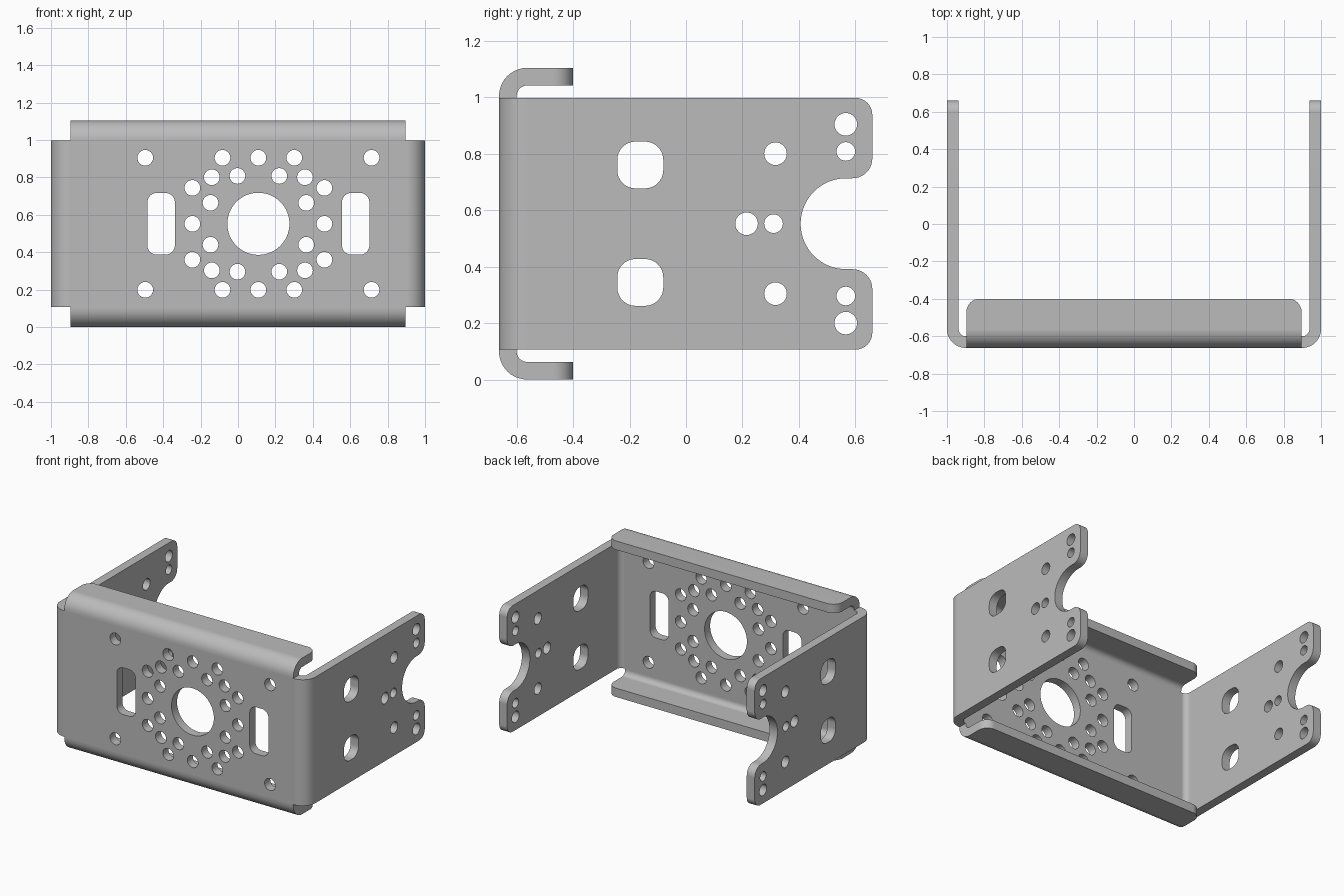
import bpy, bmesh
from math import cos, sin, radians, pi

if "Cube" in bpy.data.objects:
    bpy.data.objects.remove(bpy.data.objects["Cube"])

MID = 0.552            # height of the horizontal symmetry plane
HALF = 0.446           # half height of the U-shaped body
FRONT, BEND = -0.6625, -0.5625
R_OUT, R_IN = 0.1, 0.0375
ARM_END, LIP_END = 0.66, -0.4


def arc(cx, cy, r, a0, a1, n=10):
    angles = [radians(a0 + (a1 - a0) * i / n) for i in range(n + 1)]
    return [(cx + r * cos(a), cy + r * sin(a)) for a in angles]


def circle(cx, cy, r, n=32):
    return [(cx + r * cos(2 * pi * i / n), cy + r * sin(2 * pi * i / n)) for i in range(n)]


def rounded_rect(cx, cy, w, h, r):
    pts = []
    for sx, sy, a in ((1, 1, 0), (-1, 1, 90), (-1, -1, 180), (1, -1, 270)):
        pts += arc(cx + sx * (w / 2 - r), cy + sy * (h / 2 - r), r, a, a + 90, 8)
    return pts


def prism(bm, pts, axis, lo, hi):
    """Extrude a 2D outline along an axis; z in the outline is relative to MID."""
    place = {"X": lambda a, b, t: (t, a, MID + b),
             "Y": lambda a, b, t: (a, t, MID + b),
             "Z": lambda a, b, t: (a, b, MID + t)}[axis]
    rings = [[bm.verts.new(place(a, b, t)) for a, b in pts] for t in (lo, hi)]
    n = len(pts)
    for ring in rings:
        bm.faces.new(ring)
    for i in range(n):
        j = (i + 1) % n
        bm.faces.new((rings[0][i], rings[0][j], rings[1][j], rings[1][i]))


def round_ends(bm, y, r):
    """Round the short edges across the sheet thickness at depth y."""
    edges = [e for e in bm.edges if e.calc_length() < 0.07
             and all(abs(v.co.y - y) < 0.001 for v in e.verts)]
    bmesh.ops.bevel(bm, geom=edges, offset=r, segments=8, profile=0.5, affect='EDGES')


def finish(bm, name):
    bmesh.ops.recalc_face_normals(bm, faces=bm.faces[:])
    mesh = bpy.data.meshes.new(name)
    bm.to_mesh(mesh)
    bm.free()
    ob = bpy.data.objects.new(name, mesh)
    bpy.context.collection.objects.link(ob)
    return ob


# U-shaped body: front plate with two arms bent backwards
half = (arc(0.9, BEND, R_OUT, -90, 0) + [(1, ARM_END), (0.9375, ARM_END)]
        + arc(0.9, BEND, R_IN, 0, -90))
bm = bmesh.new()
prism(bm, half + [(-x, y) for x, y in reversed(half)], "Z", -HALF, HALF)
round_ends(bm, ARM_END, 0.06)
bracket = finish(bm, "bracket")

# Top and bottom lips
lip = ([(FRONT, HALF)] + arc(BEND, 0.452, R_OUT, 180, 90)
       + [(LIP_END, 0.552), (LIP_END, 0.4895)]
       + arc(BEND, 0.452, R_IN, 90, 180) + [(-0.6, HALF)])
bm = bmesh.new()
for s in (1, -1):
    prism(bm, [(y, s * z) for y, z in lip], "X", -0.896, 0.896)
round_ends(bm, LIP_END, 0.07)
lips = finish(bm, "lips")

# Front plate openings, around an off-centre main bore
bm = bmesh.new()
CX = 0.109
front = [circle(CX, 0, 0.166, 64)]
quarter = [(0.192, 0.353), (0.353, 0.192), (0.249, 0.249),
           (0.112, 0.256), (0.256, 0.112), (0.605, 0.353)]
spots = [(sx * x, sz * z) for x, z in quarter for sx in (1, -1) for sz in (1, -1)]
spots += [(0.353, 0), (-0.353, 0), (0, 0.353), (0, -0.353)]
front += [circle(CX + x, z, 0.042, 24) for x, z in spots]
front += [rounded_rect(CX + s * 0.52, 0, 0.147, 0.33, 0.05) for s in (1, -1)]
for pts in front:
    prism(bm, pts, "Y", -0.8, -0.5)

# Arm openings, cut through both arms at once
side = [circle(0.2145, 0, 0.04), circle(0.31, 0, 0.033)]
for s in (1, -1):
    side += [rounded_rect(-0.162, s * 0.208, 0.163, 0.166, 0.065),
             circle(0.317, s * 0.248, 0.04),
             circle(0.566, s * 0.352, 0.04),
             circle(0.566, s * 0.256, 0.033)]

# Round notch in the arm ends with flared corners
side.append(arc(0.567, 0, 0.161, 90, 270, 32)
            + arc(0.59, -0.231, 0.07, 90, 0) + [(0.8, -0.231), (0.8, 0.231)]
            + arc(0.59, 0.231, 0.07, 0, -90))
for pts in side:
    prism(bm, pts, "X", -1.2, 1.2)
openings = finish(bm, "openings")

# Join the lips, cut the openings, then drop the helpers
for helper, operation in ((lips, 'UNION'), (openings, 'DIFFERENCE')):
    helper.hide_render = True
    mod = bracket.modifiers.new(helper.name, 'BOOLEAN')
    mod.operation, mod.object, mod.solver = operation, helper, 'EXACT'
bpy.context.view_layer.update()
result = bpy.data.meshes.new_from_object(
    bracket.evaluated_get(bpy.context.evaluated_depsgraph_get()))
bracket.modifiers.clear()
bracket.data = result
for helper in (lips, openings):
    bpy.data.objects.remove(helper)

# Material and shading
grey = bpy.data.materials.new("plain grey metal")
grey.use_nodes = True
grey.diffuse_color = (0.5, 0.5, 0.5, 1)
grey.node_tree.nodes["Principled BSDF"].inputs["Base Color"].default_value = (0.5, 0.5, 0.5, 1)
bracket.data.materials.clear()
bracket.data.materials.append(grey)

for ob in bpy.context.selected_objects:
    ob.select_set(False)
bracket.select_set(True)
bpy.context.view_layer.objects.active = bracket
bpy.ops.object.shade_smooth_by_angle(angle=radians(30))
weighted = bracket.modifiers.new("even shading", 'WEIGHTED_NORMAL')
weighted.keep_sharp = True
